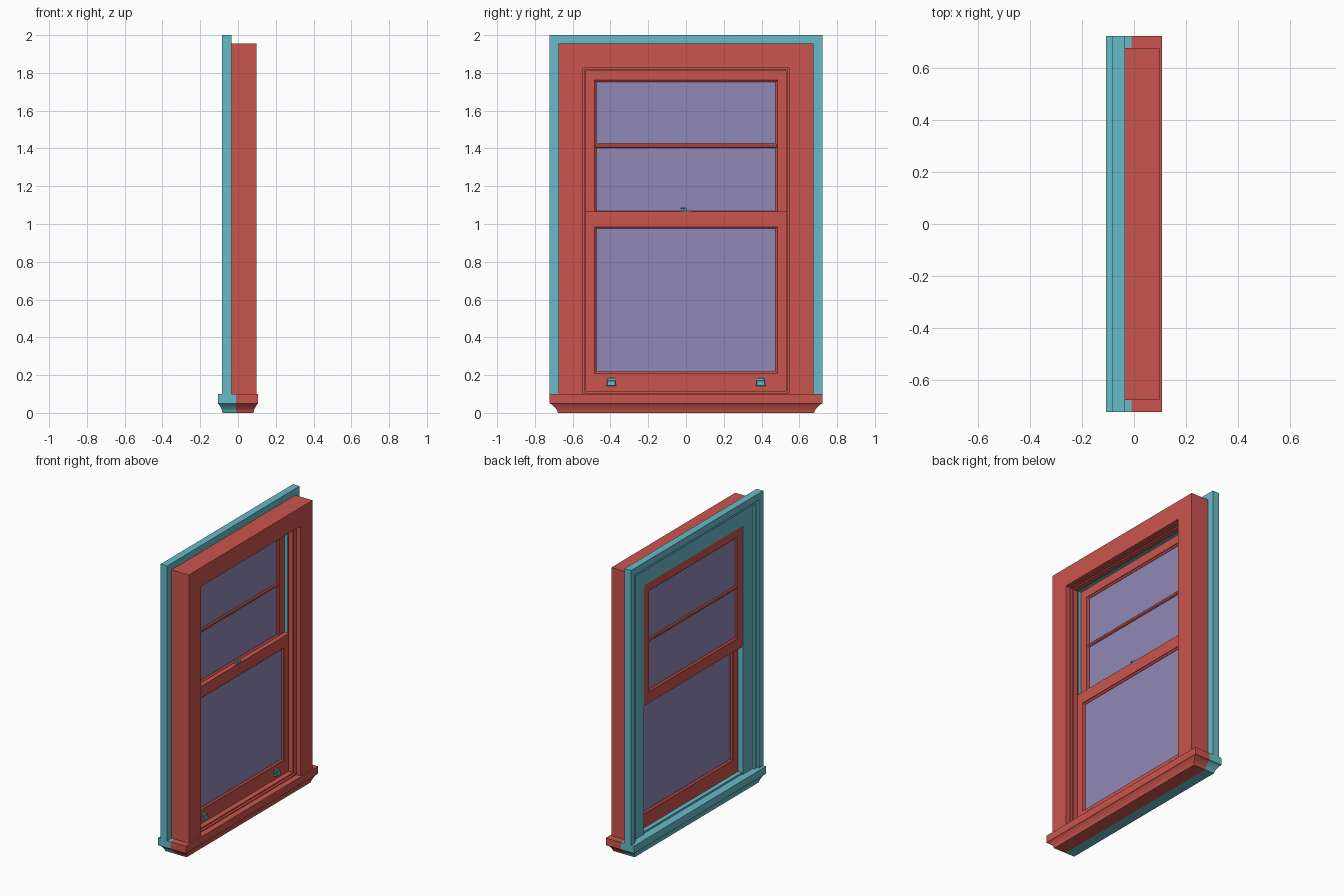
import bpy, bmesh, math
from mathutils import Matrix

if "Cube" in bpy.data.objects:
    bpy.data.objects.remove(bpy.data.objects["Cube"])


def material(name, rgb):
    m = bpy.data.materials.new(name)
    m.diffuse_color = (*rgb, 1)
    m.use_nodes = True
    m.node_tree.nodes["Principled BSDF"].inputs["Base Color"].default_value = m.diffuse_color
    return m


RED = material("red paint", (0.60, 0.09, 0.075))
TEAL = material("teal paint", (0.135, 0.50, 0.58))
GLASS = material("lavender glass", (0.28, 0.246, 0.462))


def finish(name, bm, mat):
    bmesh.ops.recalc_face_normals(bm, faces=bm.faces[:])
    me = bpy.data.meshes.new(name)
    bm.to_mesh(me)
    bm.free()
    me.materials.append(mat)
    ob = bpy.data.objects.new(name, me)
    bpy.context.collection.objects.link(ob)
    return ob


def frame(name, outer, inner, prof, mat, legs_only=False):
    """Mitred frame. outer/inner = (half width, bottom, top); prof = (0 outer..1 inner, x)."""
    bm = bmesh.new()
    rows = []
    for sy, top in ((-1, 0), (-1, 1), (1, 1), (1, 0)):
        row = []
        for t, x in prof:
            hy, z0, z1 = (a + (b - a) * t for a, b in zip(outer, inner))
            row.append(bm.verts.new((x, sy * hy, z1 if top else z0)))
        rows.append(row)
    n = len(prof)
    for k in range(3 if legs_only else 4):
        a, b = rows[k], rows[(k + 1) % 4]
        for i in range(n):
            j = (i + 1) % n
            bm.faces.new((a[i], a[j], b[j], b[i]))
    if legs_only:
        bm.faces.new(rows[0])
        bm.faces.new(rows[3])
    return finish(name, bm, mat)


def flat(x0, x1):
    return [(0, x0), (0, x1), (1, x1), (1, x0)]


def box(name, x, y, z, mat, bevel=0):
    bm = bmesh.new()
    bmesh.ops.create_cube(bm, size=1)
    for v in bm.verts:
        v.co = [(r[0] + r[1]) / 2 + c * (r[1] - r[0]) for r, c in zip((x, y, z), v.co)]
    if bevel:
        bmesh.ops.bevel(bm, geom=bm.edges[:], offset=bevel, segments=1, affect='EDGES')
    return finish(name, bm, mat)


def cylinder(name, pos, r, h, mat):
    bm = bmesh.new()
    bmesh.ops.create_cone(bm, cap_ends=True, segments=16, radius1=r, radius2=r, depth=h,
                          matrix=Matrix.Translation(pos))
    return finish(name, bm, mat)


def sill(name, side, x_edge, x_split, mat):
    """Half of the sill: straight band with a cove underneath."""
    bm = bmesh.new()
    loops = []
    for ins, z in ((0, 0.1), (0, 0.05), (0.2, 0.046), (0.48, 0.034), (0.75, 0.018), (0.9, 0.0)):
        xe, hy = x_edge - side * 0.028 * ins, 0.723 - 0.05 * ins
        loops.append([bm.verts.new(c) for c in
                      ((xe, -hy, z), (xe, hy, z), (x_split, hy, z), (x_split, -hy, z))])
    for a, b in zip(loops, loops[1:]):
        for i in range(4):
            j = (i + 1) % 4
            bm.faces.new((a[i], a[j], b[j], b[i]))
    bm.faces.new(loops[0])
    bm.faces.new(loops[-1])
    return finish(name, bm, mat)


# Sill, red inside and teal outside
sill("inner_sill", 1, 0.107, -0.01, RED)
sill("outer_sill", -1, -0.107, -0.01, TEAL)

# Main casing and its stepped stops
frame("casing", (0.676, 0.1, 1.955), (0.545, 0.1, 1.825), flat(-0.035, 0.097), RED, True)
frame("inner_stop", (0.547, 0.098, 1.827), (0.53, 0.115, 1.81),
      [(0, 0.014), (0, 0.066), (0.5, 0.066), (0.5, 0.05), (1, 0.05), (1, 0.014)], RED)

# Outer trim: raised lip, small step, flat band, and jamb liner
frame("outer_lip", (0.723, 0.1, 2.0), (0.676, 0.1, 1.953), flat(-0.085, -0.035), TEAL, True)
frame("outer_step", (0.676, 0.1, 1.953), (0.652, 0.1, 1.929), flat(-0.07, -0.0355), TEAL, True)
frame("outer_band", (0.652, 0.1, 1.929), (0.54, 0.1, 1.82), flat(-0.057, -0.0355), TEAL, True)
frame("jamb_liner", (0.547, 0.098, 1.827), (0.54, 0.112, 1.82), flat(-0.05, 0.0), TEAL)


def sash(name, outer, inner, x0, x1):
    frame(name + "_sash", outer, inner, flat(x0, x1), RED)
    # sloped glazing bead around the pane
    hy, z0, z1 = inner
    lip = 0.01
    xm = (x0 + x1) / 2
    frame(name + "_bead", (hy + 0.001, z0 - 0.001, z1 + 0.001), (hy - lip, z0 + lip, z1 - lip),
          [(0, x0 + 0.003), (0, x1 - 0.003), (1, xm + 0.005), (1, xm - 0.005)], RED)
    box(name + "_glass", (xm - 0.002, xm + 0.002), (-hy, hy), (z0, z1), GLASS)


sash("upper", (0.54, 0.985, 1.82), (0.485, 1.06, 1.762), -0.055, -0.022)
sash("lower", (0.54, 0.112, 1.065), (0.485, 0.208, 0.985), -0.02, 0.013)
box("upper_glazing_bar", (-0.051, -0.026), (-0.485, 0.485), (1.402, 1.425), RED, 0.006)

# Sash lock on the meeting rail
box("lock_base", (-0.016, 0.008), (-0.025, 0.03), (1.064, 1.071), TEAL, 0.002)
cylinder("lock_pivot", (-0.004, -0.005, 1.075), 0.01, 0.016, TEAL)
box("lock_lever", (-0.01, 0.006), (-0.03, 0.0), (1.079, 1.087), TEAL, 0.002)

# Finger lifts on the bottom rail
for side, y in (("left", -0.395), ("right", 0.395)):
    box(side + "_lift_plate", (0.012, 0.017), (y - 0.02, y + 0.02), (0.145, 0.185), TEAL, 0.002)
    box(side + "_lift_hook", (0.013, 0.034), (y - 0.026, y + 0.026), (0.142, 0.15), TEAL, 0.002)
    box(side + "_lift_front", (0.028, 0.034), (y - 0.022, y + 0.022), (0.144, 0.172), TEAL, 0.002)
